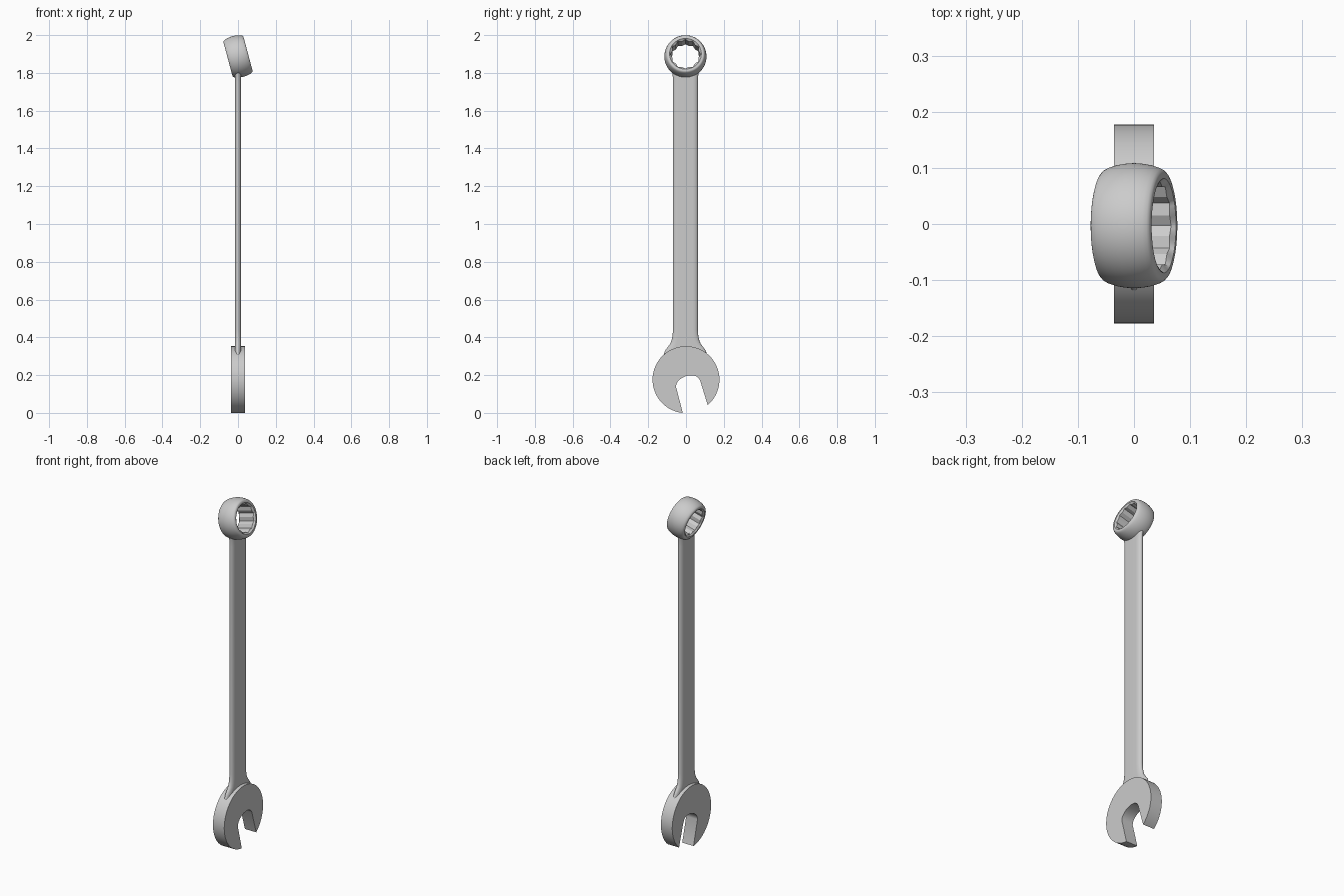
import bpy, bmesh
from math import sin, cos, pi, asin, radians, copysign
from mathutils import Matrix, Vector

if "Cube" in bpy.data.objects:
    bpy.data.objects.remove(bpy.data.objects["Cube"])

TILT = radians(15)


def finish(bm, name, angle=30):
    bmesh.ops.recalc_face_normals(bm, faces=bm.faces)
    mesh = bpy.data.meshes.new(name)
    bm.to_mesh(mesh)
    bm.free()
    ob = bpy.data.objects.new(name, mesh)
    bpy.context.collection.objects.link(ob)
    bpy.ops.object.select_all(action='DESELECT')
    ob.select_set(True)
    bpy.context.view_layer.objects.active = ob
    bpy.ops.object.shade_smooth_by_angle(angle=radians(angle))
    return ob


def loft(bm, loops, closed=False):
    """Skin consecutive point loops; either join last to first or cap the ends."""
    rows = [[bm.verts.new(p) for p in loop] for loop in loops]
    n = len(rows[0])
    pairs = list(zip(rows, rows[1:])) + ([(rows[-1], rows[0])] if closed else [])
    for a, b in pairs:
        for i in range(n):
            j = (i + 1) % n
            bm.faces.new((a[i], a[j], b[j], b[i]))
    if not closed:
        bm.faces.new(rows[0])
        bm.faces.new(rows[-1])


# Open jaw: round plate with a slanted, round-bottomed slot
R, CZ = 0.177, 0.176
start = -pi / 2 + asin(0.076 / R)
end = 3 * pi / 2 - asin(0.062 / R)
steps = 80
outline = [(R * cos(start + (end - start) * i / steps),
            R * sin(start + (end - start) * i / steps)) for i in range(steps + 1)]
outline += [(-0.061, -0.022), (-0.055, -0.009), (-0.044, 0.002), (-0.030, 0.010),
            (-0.015, 0.015), (0.005, 0.018), (0.025, 0.017), (0.045, 0.011),
            (0.060, 0.000), (0.067, -0.010), (0.071, -0.024)]
c, s = cos(TILT), sin(TILT)
outline = [(u * c - v * s, CZ + u * s + v * c) for u, v in outline]
bm = bmesh.new()
loft(bm, [[(x, y, z) for y, z in outline] for x in (-0.036, 0.036)])
finish(bm, "open_jaw")


# Handle: flat bar with rounded edges, flaring into the jaw
def bar_section(half_y, z):
    flat, half_x, n = half_y * 0.58, 0.017, 16
    pts = []
    for side in (1, -1):
        for i in range(n + 1):
            a = -pi / 2 + pi * i / n
            y = flat + (half_y - flat) * cos(a)
            pts.append((side * half_x * sin(a), side * y - 0.003, z))
    return pts


bm = bmesh.new()
stations = [(0.118, 0.30), (0.108, 0.33), (0.093, 0.35), (0.081, 0.365), (0.073, 0.385),
            (0.068, 0.41), (0.066, 0.44), (0.066, 1.75), (0.067, 1.78), (0.070, 1.803)]
loft(bm, [bar_section(h, z) for h, z in stations])
finish(bm, "handle", 40)

# Ring end: barrel-shaped collar with a twelve-point socket
N = 96
APOTHEM = 0.0693


def star_radius(a):
    # union of two hexagons turned 30 degrees apart
    def hexagon(t):
        return APOTHEM / cos((t + pi / 6) % (pi / 3) - pi / 6)
    return max(hexagon(a), hexagon(a + pi / 6))


def ring_loop(x, radius=None, limit=0.0):
    pts = []
    for i in range(N):
        a = 2 * pi * i / N
        r = radius if radius else max(star_radius(a), limit)
        pts.append((x, r * cos(a), r * sin(a)))
    return pts


half = [(0.055, 0.084), (0.055, 0.093), (0.0535, 0.097), (0.050, 0.1005),
        (0.043, 0.104), (0.030, 0.108), (0.015, 0.1105)]
profile = half + [(0, 0.1115)] + [(-x, r) for x, r in reversed(half)]
loops = [ring_loop(x, r) for x, r in profile]
loops += [ring_loop(-0.047), ring_loop(0.047)]
bm = bmesh.new()
loft(bm, loops, closed=True)
bmesh.ops.transform(bm, verts=bm.verts, matrix=Matrix.Translation((0, -0.003, 1.887))
                    @ Matrix.Rotation(-TILT, 4, 'Y'))
finish(bm, "ring_end", 28)
